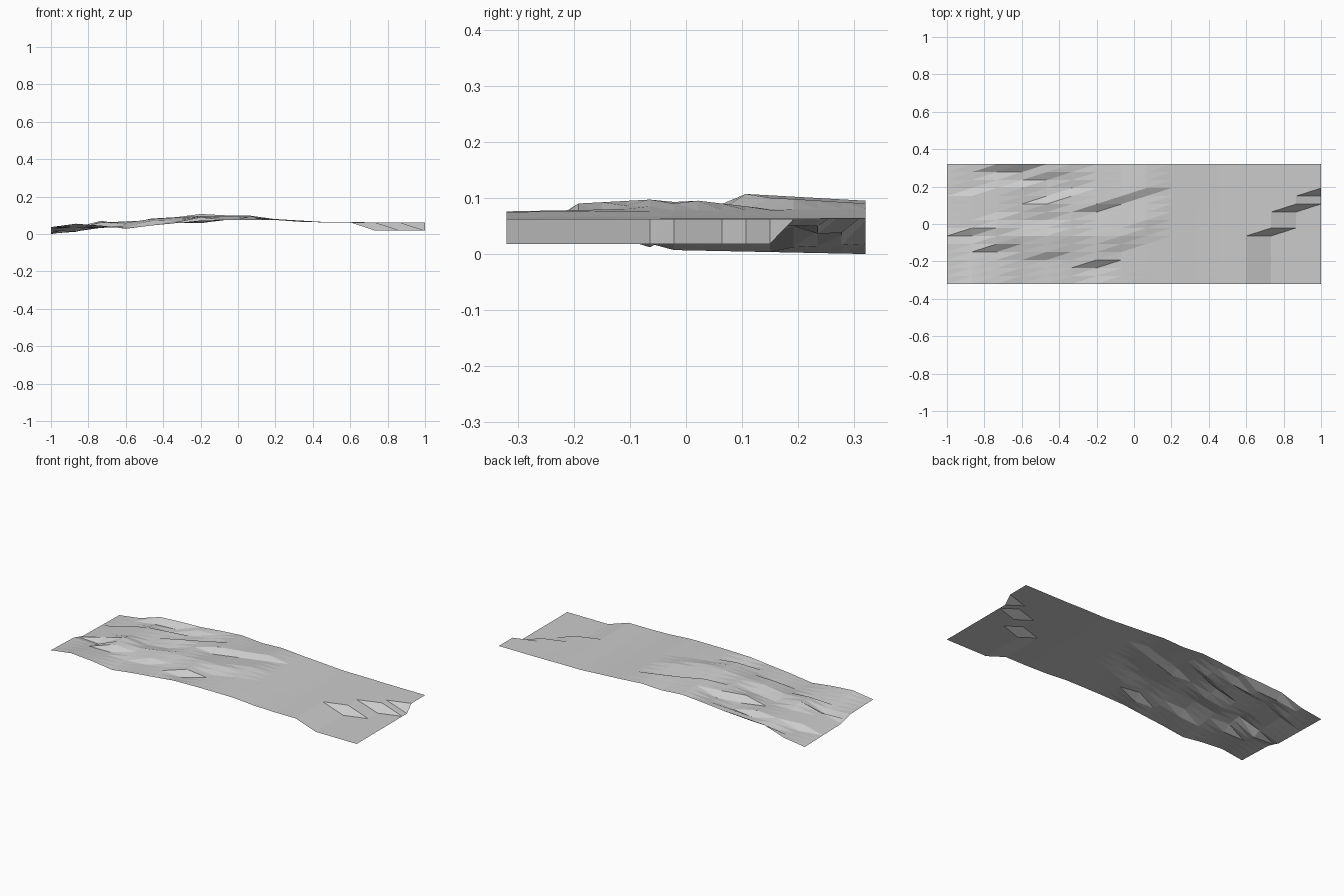
import bpy
import bmesh

if "Cube" in bpy.data.objects:
    bpy.data.objects.remove(bpy.data.objects["Cube"], do_unlink=True)

CELLS = 15
LENGTH, WIDTH = 2.0, 0.64
PLATEAU, FLOOR = 62, 18

# Height keys (row, thousandths) running front to back along each cross-section
west_sections = [
    [(0, 37), (5, 30), (7, 7), (15, 0)],
    [(0, 55), (5, 25), (6, 12), (7, 36), (11, 36), (12, 12), (15, 18)],
    [(0, 45), (4, 32), (5, 62), (7, 70), (9, 50), (12, 50), (14, 33), (15, 60)],
    [(0, 28), (3, 35), (6, 60), (8, 45), (12, 60), (13, 36), (14, 38), (15, 68)],
    [(0, 45), (3, 45), (4, 70), (6, 80), (8, 60), (10, 82), (11, 52), (13, 50), (14, 70), (15, 72)],
]
ridge_sections = [
    [(0, 58), (3, 65), (6, 88), (11, 90), (12, 65), (15, 85)],
    [(0, 72), (2, 58), (3, 90), (6, 97), (9, 80), (10, 107), (15, 95)],
    [(0, 75), (4, 75), (6, 97), (10, 80), (11, 100), (15, 85)],
    [(0, 76), (5, 80), (8, 95), (11, 80), (12, 98), (15, 90)],
    [(0, 75), (15, 80)],
    [(0, 65), (15, 72)],
]
plain_sections = [[(0, PLATEAU), (CELLS, PLATEAU + 2)] for _ in range(2)]
# Diagonal cliff separating the plateau from the low floor
cliff_sections = [[(0, FLOOR), (foot, FLOOR), (foot + 1, PLATEAU), (CELLS, PLATEAU)]
                  for foot in (6, 9, 11)]
sections = west_sections + ridge_sections + plain_sections + cliff_sections


def height(keys, row):
    """Interpolate a cross-section's height at a grid row."""
    for (r0, h0), (r1, h1) in zip(keys, keys[1:]):
        if row <= r1:
            return (h0 + (h1 - h0) * (row - r0) / (r1 - r0)) / 1000
    return keys[-1][1] / 1000


# Ground sheet, with every cell split along the same diagonal
bm = bmesh.new()
grid = [[bm.verts.new((LENGTH * (col / CELLS - 0.5),
                       WIDTH * (row / CELLS - 0.5),
                       height(keys, row)))
         for row in range(CELLS + 1)]
        for col, keys in enumerate(sections)]
for col in range(CELLS):
    for row in range(CELLS):
        a, b = grid[col][row], grid[col + 1][row]
        c, d = grid[col + 1][row + 1], grid[col][row + 1]
        bm.faces.new((a, b, c))
        bm.faces.new((a, c, d))
mesh = bpy.data.meshes.new("terrain_sheet")
bm.to_mesh(mesh)
bm.free()

# Plain grey ground
grey = bpy.data.materials.new("ground_grey")
grey.use_nodes = True
color = (0.6, 0.6, 0.6, 1)
grey.diffuse_color = color
grey.node_tree.nodes["Principled BSDF"].inputs["Base Color"].default_value = color
mesh.materials.append(grey)

terrain = bpy.data.objects.new("terrain_sheet", mesh)
bpy.context.collection.objects.link(terrain)
